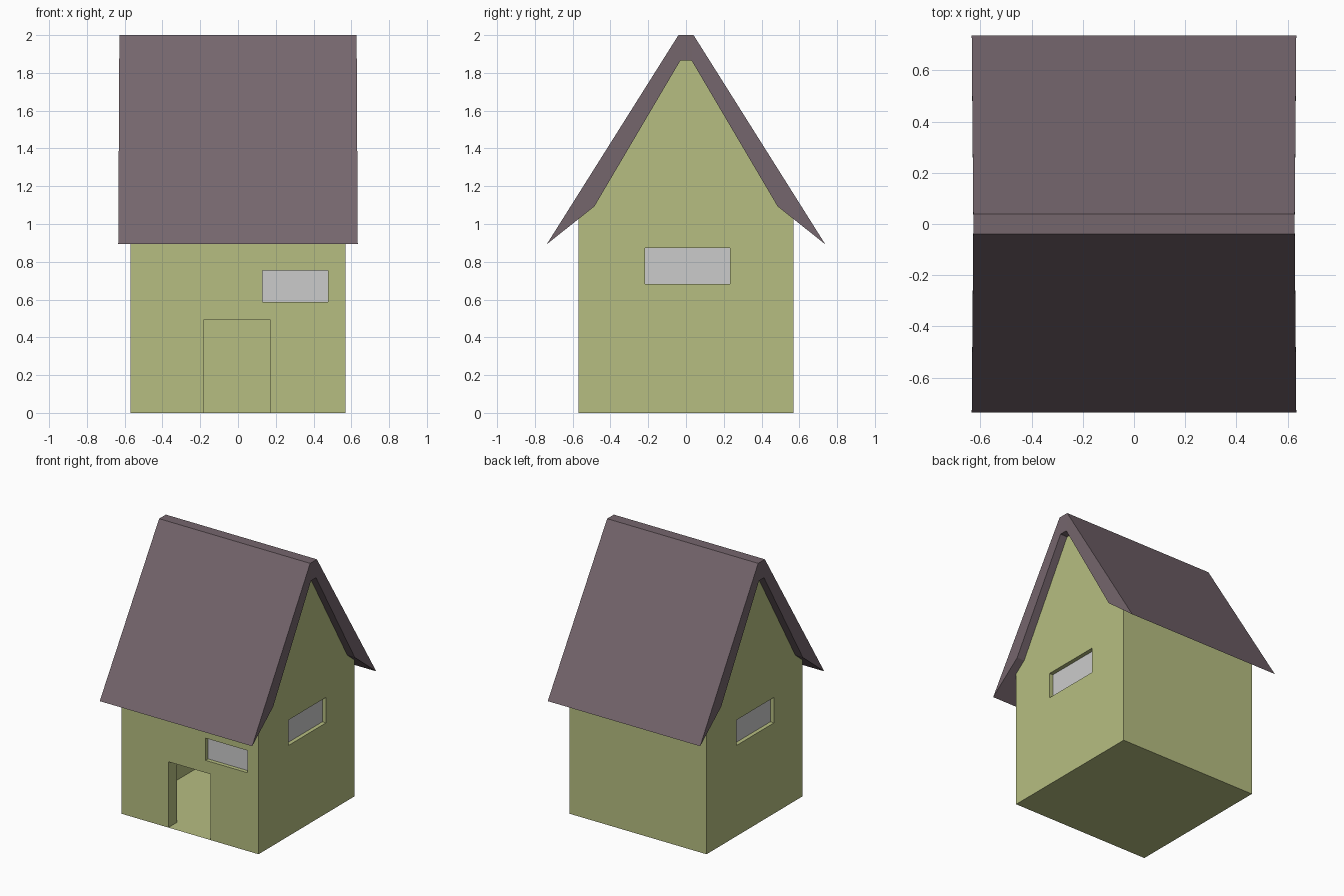
import bpy, bmesh
from mathutils import Vector

if "Cube" in bpy.data.objects:
    bpy.data.objects.remove(bpy.data.objects["Cube"])

W = 0.57          # half width of the walls
EAVE = 1.03       # wall height under the roof
RECESS = 0.03     # window depth
DOOR_DEPTH = 0.1


def material(name, rgb):
    m = bpy.data.materials.new(name)
    m.diffuse_color = (*rgb, 1)
    m.use_nodes = True
    m.node_tree.nodes["Principled BSDF"].inputs["Base Color"].default_value = m.diffuse_color
    return m


def finish(name, bm, mat=None):
    me = bpy.data.meshes.new(name)
    bm.to_mesh(me)
    bm.free()
    ob = bpy.data.objects.new(name, me)
    bpy.context.collection.objects.link(ob)
    if mat:
        me.materials.append(mat)
    return ob


def rect(a0, a1, z0, z1):
    return [(a0, z0), (a1, z0), (a1, z1), (a0, z1)]


# Wall frames: map (across, up, depth inward) to world space
def front(a, z, d=0): return Vector((a, -W + d, z))
def back(a, z, d=0): return Vector((-a, W - d, z))
def right(a, z, d=0): return Vector((W - d, a, z))
def left(a, z, d=0): return Vector((-W + d, -a, z))


def add_face(bm, pts, normal):
    f = bm.faces.new([bm.verts.new(p) for p in pts])
    f.normal_update()
    if f.normal.dot(normal) < 0:
        f.normal_flip()


def wall(bm, frame, outer, holes=()):
    """Flat wall filled around its window openings."""
    n = frame(0, 0, 0) - frame(0, 0, 1)
    edges = []
    for loop in [outer, *holes]:
        vs = [bm.verts.new(frame(*p)) for p in loop]
        edges += [bm.edges.new((vs[i - 1], vs[i])) for i in range(len(vs))]
    res = bmesh.ops.triangle_fill(bm, edges=edges, use_beauty=True, normal=n)
    for f in res["geom"]:
        if isinstance(f, bmesh.types.BMFace):
            f.normal_update()
            if f.normal.dot(n) < 0:
                f.normal_flip()


def reveal(bm, frame, path, depth, closed):
    """Jamb faces running inward from an opening."""
    mid = sum((frame(*p) for p in path), Vector()) / len(path)
    for i in range(0 if closed else 1, len(path)):
        p, q = path[i - 1], path[i]
        pts = [frame(*p), frame(*q), frame(*q, depth), frame(*p, depth)]
        add_face(bm, pts, mid - (pts[0] + pts[1]) / 2)


green = material("wall_green", (0.47, 0.515, 0.221))
plum = material("roof_plum", (0.178, 0.132, 0.152))

# Openings
front_window = rect(0.13, 0.477, 0.588, 0.755)
side_window = rect(-0.217, 0.232, 0.682, 0.873)
door = [(-0.18, 0), (-0.18, 0.495), (0.17, 0.495), (0.17, 0)]

# House walls: front with door notch, plain back, two gables, floor
gable = [(-W, 0), (W, 0), (W, EAVE), (0.485, 1.093), (0.03, 1.865),
         (-0.03, 1.865), (-0.485, 1.093), (-W, EAVE)]
bm = bmesh.new()
wall(bm, front, [(-W, 0), *door, (W, 0), (W, EAVE), (-W, EAVE)], [front_window])
wall(bm, back, rect(-W, W, 0, EAVE))
for side in (right, left):
    wall(bm, side, gable, [side_window])
    reveal(bm, side, side_window, RECESS, True)
reveal(bm, front, front_window, RECESS, True)
reveal(bm, front, door, DOOR_DEPTH, False)
add_face(bm, [(-W, -W, 0), (W, -W, 0), (W, W, 0), (-W, W, 0)], Vector((0, 0, -1)))
bmesh.ops.remove_doubles(bm, verts=bm.verts, dist=1e-5)
finish("house_walls", bm, green)

# Recessed window panes
for name, frame, shape in (("front_window_pane", front, front_window),
                           ("right_window_pane", right, side_window),
                           ("left_window_pane", left, side_window)):
    bm = bmesh.new()
    add_face(bm, [frame(*p, RECESS) for p in shape], frame(0, 0) - frame(0, 0, 1))
    finish(name, bm)

# Roof: thick gabled profile along x, slightly wider at the eaves
half = [(0.04, 2.0, 0.628), (0.737, 0.893, 0.634), (0.485, 1.093, 0.632), (0.03, 1.865, 0.628)]
bm = bmesh.new()
profile = half + [(-y, z, x) for y, z, x in reversed(half)]
ends = [[bm.verts.new((s * x, y, z)) for y, z, x in profile] for s in (-1, 1)]
for i in range(len(profile)):
    bm.faces.new((ends[0][i - 1], ends[0][i], ends[1][i], ends[1][i - 1]))
# End caps: two slopes and the ridge piece
for e in ends:
    for a, b, c, d in ((0, 1, 2, 3), (4, 5, 6, 7), (0, 3, 4, 7)):
        bm.faces.new((e[a], e[b], e[c], e[d]))
bmesh.ops.recalc_face_normals(bm, faces=bm.faces)
finish("roof", bm, plum)
